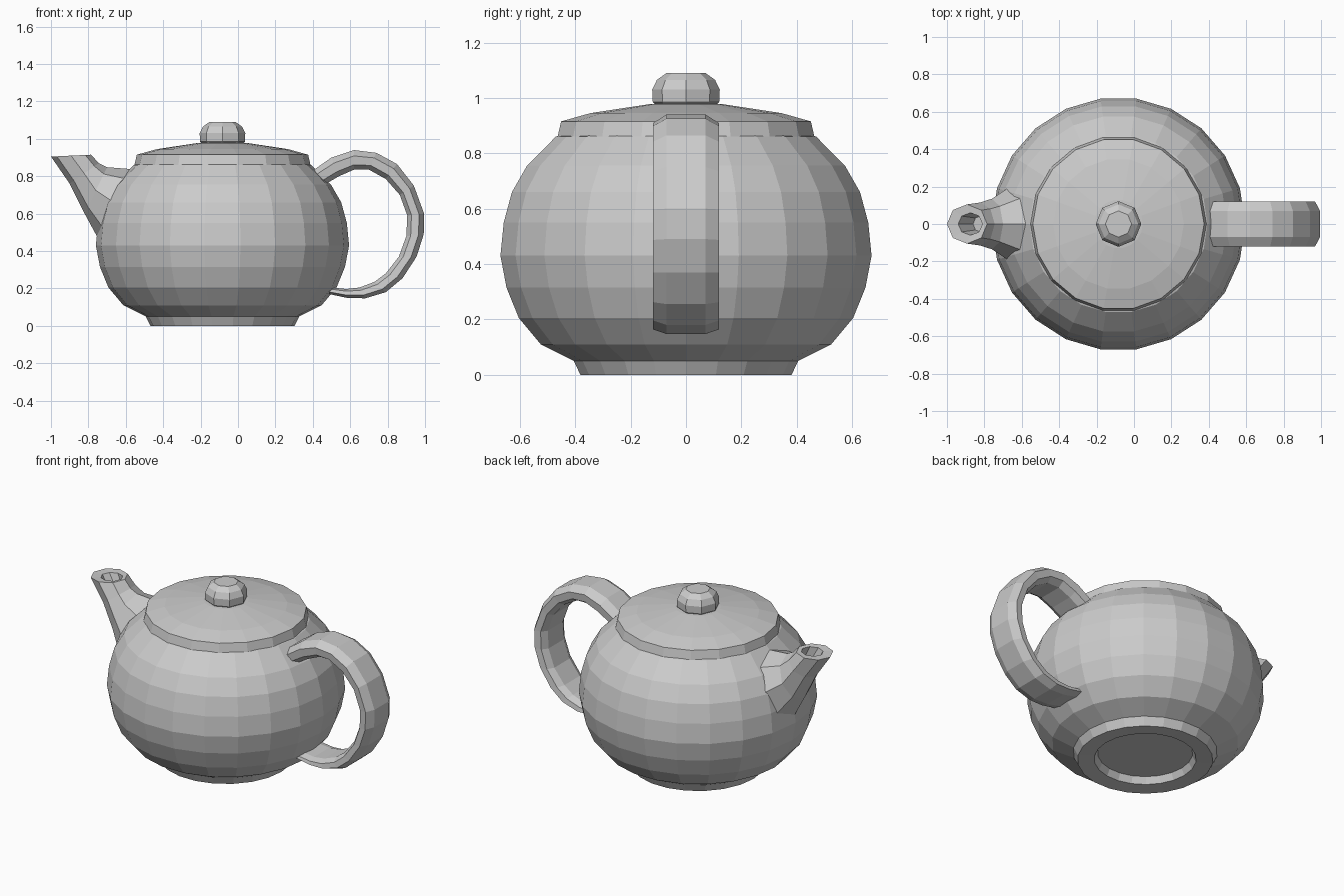
import bpy, bmesh
from math import sin, cos, pi
from mathutils import Vector


def loft(name, rings):
    """Skin a list of equal-sized vertex rings and cap both ends, flat shaded."""
    bm = bmesh.new()
    loops = [[bm.verts.new(p) for p in ring] for ring in rings]
    n = len(loops[0])
    for a, b in zip(loops, loops[1:]):
        for i in range(n):
            j = (i + 1) % n
            bm.faces.new((a[i], a[j], b[j], b[i]))
    bm.faces.new(loops[0])
    bm.faces.new(loops[-1])
    bmesh.ops.recalc_face_normals(bm, faces=bm.faces)
    mesh = bpy.data.meshes.new(name)
    bm.to_mesh(mesh)
    bm.free()
    obj = bpy.data.objects.new(name, mesh)
    bpy.context.collection.objects.link(obj)
    return obj


AXIS = -0.083


def lathe(name, profile, sides):
    """Revolve (radius, z) points about the pot's vertical axis."""
    return loft(name, [[(AXIS + r * cos(2 * pi * i / sides), r * sin(2 * pi * i / sides), z)
                        for i in range(sides)] for r, z in profile])


# Body with foot ring and recessed base
lathe("body", [(0.27, 0.045), (0.29, 0.005), (0.385, 0.0), (0.41, 0.05), (0.53, 0.11),
               (0.61, 0.205), (0.655, 0.315), (0.677, 0.43), (0.665, 0.55), (0.635, 0.66),
               (0.58, 0.755), (0.475, 0.86), (0.44, 0.87)], 22)

# Lid with short collar, and its knob
lathe("lid", [(0.44, 0.85), (0.472, 0.855), (0.458, 0.915), (0.35, 0.945),
              (0.13, 0.978), (0.05, 0.982)], 18)
lathe("lid_knob", [(0.10, 0.965), (0.12, 0.985), (0.122, 1.03), (0.105, 1.065), (0.07, 1.09)], 8)

# Handle: flat band following paired outer and inner (x, z) outlines
outer = [(0.40, 0.83), (0.50, 0.90), (0.62, 0.94), (0.74, 0.925), (0.85, 0.865), (0.94, 0.75),
         (0.995, 0.60), (0.993, 0.49), (0.955, 0.37), (0.88, 0.255), (0.79, 0.18),
         (0.68, 0.147), (0.58, 0.15), (0.44, 0.18)]
inner = [(0.42, 0.73), (0.54, 0.80), (0.62, 0.835), (0.70, 0.835), (0.79, 0.785), (0.865, 0.70),
         (0.905, 0.59), (0.90, 0.48), (0.86, 0.37), (0.79, 0.28), (0.73, 0.235),
         (0.65, 0.205), (0.58, 0.197), (0.45, 0.21)]
section = [(0.0, 0.07), (0.3, 0.12), (0.75, 0.115), (1.0, 0.075)]
section += [(t, -y) for t, y in reversed(section)]
handle_rings = []
for o, i in zip(outer, inner):
    a, b = Vector((o[0], 0, o[1])), Vector((i[0], 0, i[1]))
    handle_rings.append([a.lerp(b, t) + Vector((0, y, 0)) for t, y in section])
loft("handle", handle_rings)

# Spout: stations of (lower point, upper point, half width), folding in at the mouth
stations = [((-0.60, 0.36), (-0.45, 0.84), 0.20),
            ((-0.755, 0.48), (-0.57, 0.838), 0.20),
            ((-0.82, 0.60), (-0.70, 0.848), 0.135),
            ((-0.90, 0.76), (-0.745, 0.87), 0.115),
            ((-1.00, 0.905), (-0.785, 0.915), 0.105),
            ((-0.94, 0.905), (-0.81, 0.91), 0.06),
            ((-0.86, 0.77), (-0.775, 0.82), 0.045)]
spout_rings = []
for low, high, w in stations:
    a, b = Vector((low[0], 0, low[1])), Vector((high[0], 0, high[1]))
    spout_rings.append([a.lerp(b, 0.5 - 0.5 * cos(2 * pi * k / 8)) + Vector((0, w * sin(2 * pi * k / 8), 0))
                        for k in range(8)])
loft("spout", spout_rings)
